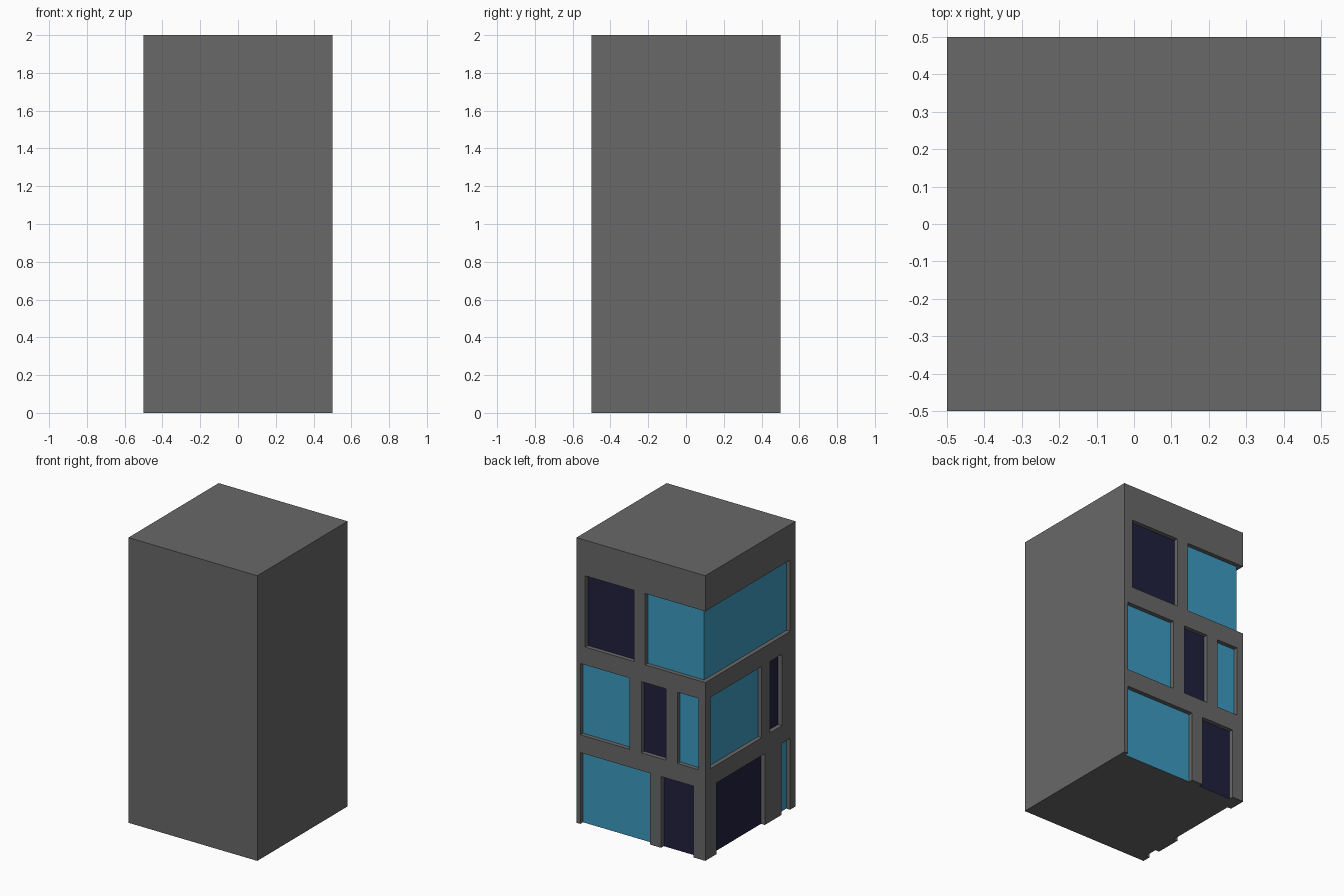
import bpy

if "Cube" in bpy.data.objects:
    bpy.data.objects.remove(bpy.data.objects["Cube"])

DEPTH = 0.03      # how far the panes sit behind the wall
WALL, GLASS, DARK = 0, 1, 2


def material(name, rgb):
    m = bpy.data.materials.new(name)
    m.diffuse_color = (*rgb, 1)
    m.use_nodes = True
    m.node_tree.nodes["Principled BSDF"].inputs["Base Color"].default_value = m.diffuse_color
    return m


def box(name, lo, hi):
    bpy.ops.mesh.primitive_cube_add(size=1, location=[(a + b) / 2 for a, b in zip(lo, hi)])
    ob = bpy.context.object
    ob.name = name
    ob.scale = [b - a for a, b in zip(lo, hi)]
    bpy.ops.object.transform_apply(location=True, rotation=True, scale=True)
    return ob


# Tower block
tower = box("building", (-0.5, -0.5, 0), (0.5, 0.5, 2))
for m in (material("grey wall", (0.138, 0.138, 0.138)),
          material("blue glass", (0.046, 0.323, 0.54)),
          material("dark glass", (0.015, 0.015, 0.048))):
    tower.data.materials.append(m)

# Openings: side, start, end (along the wall), floor, colour
openings = [
    ("back", -0.07, 0.47, 0, GLASS), ("back", -0.41, -0.157, 0, DARK),
    ("back", 0.088, 0.47, 1, GLASS), ("back", -0.195, -0.004, 1, DARK),
    ("back", -0.448, -0.283, 1, GLASS),
    ("back", 0.055, 0.433, 2, DARK), ("back", -0.6, -0.033, 2, GLASS),
    ("left", -0.16, 0.378, 0, DARK), ("left", -0.44, -0.344, 0, GLASS),
    ("left", -0.125, 0.442, 1, GLASS), ("left", -0.35, -0.217, 1, DARK),
    ("left", -0.44, 0.6, 2, GLASS),
]

# Cut each opening as a shallow recess; the ground floor is open at the base
for side, a, b, floor, colour in openings:
    z0 = floor * 0.625
    z1 = z0 + 0.5
    if floor == 0:
        z0 = -0.1
    if side == "back":
        cutter = box("cutter", (a, 0.5 - DEPTH, z0), (b, 0.6, z1))
    else:
        cutter = box("cutter", (-0.6, a, z0), (-0.5 + DEPTH, b, z1))
    cutter.hide_render = True
    mod = tower.modifiers.new("opening", "BOOLEAN")
    mod.operation = "DIFFERENCE"
    mod.solver = "EXACT"
    mod.object = cutter
    bpy.context.view_layer.objects.active = tower
    bpy.ops.object.modifier_apply(modifier=mod.name)
    bpy.data.objects.remove(cutter, do_unlink=True)

# Colour the recessed panes by direction and position
for f in tower.data.polygons:
    f.material_index = WALL
    c = f.center
    for side, a, b, floor, colour in openings:
        if side == "back":
            pane = f.normal.y > 0.9 and abs(c.y - 0.5 + DEPTH) < 0.002 and a < c.x < b
        else:
            pane = f.normal.x < -0.9 and abs(c.x + 0.5 - DEPTH) < 0.002 and a < c.y < b
        if pane and floor * 0.625 < c.z < floor * 0.625 + 0.5:
            f.material_index = colour
